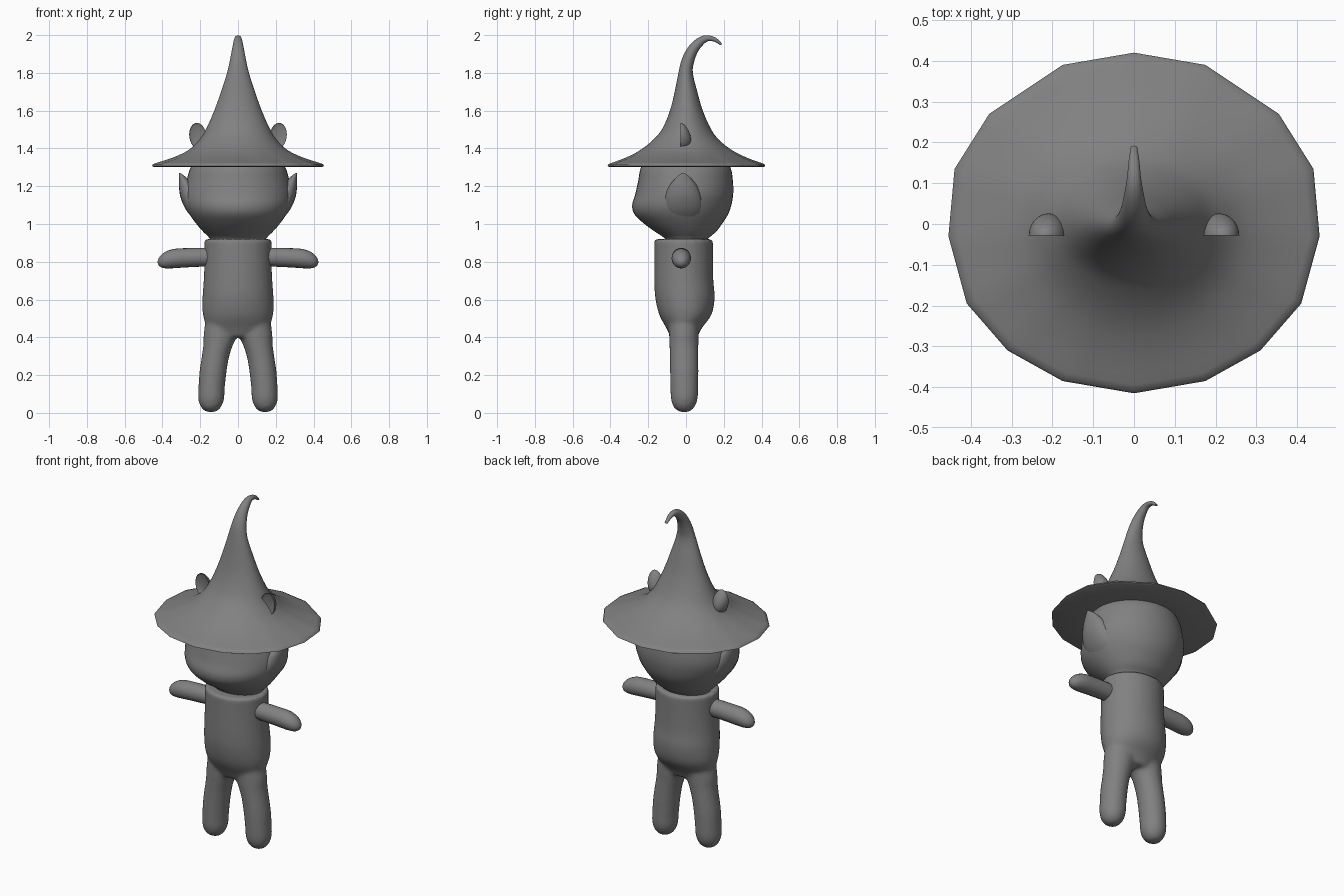
import bpy, bmesh, math
from mathutils import Vector

if "Cube" in bpy.data.objects:
    bpy.data.objects.remove(bpy.data.objects["Cube"])

grey = bpy.data.materials.new("plain grey")
grey.diffuse_color = (0.22, 0.22, 0.22, 1)
grey.use_nodes = True
grey.node_tree.nodes["Principled BSDF"].inputs["Base Color"].default_value = grey.diffuse_color


def ellipse(c, u, v, n=32):
    """Ring of n points around c, spanned by half-axes u and v."""
    c, u, v = Vector(c), Vector(u), Vector(v)
    return [c + u * math.cos(a) + v * math.sin(a)
            for a in (2 * math.pi * i / n for i in range(n))]


def loft(name, rings, angle=50):
    """Skin a list of equal-length rings, capping both ends."""
    bm = bmesh.new()
    loops = [[bm.verts.new(p) for p in r] for r in rings]
    n = len(loops[0])
    for a, b in zip(loops, loops[1:]):
        for i in range(n):
            j = (i + 1) % n
            bm.faces.new((a[i], a[j], b[j], b[i]))
    bm.faces.new(loops[0][::-1])
    bm.faces.new(loops[-1])
    bmesh.ops.recalc_face_normals(bm, faces=bm.faces)
    return finish(name, bm, angle)


def finish(name, bm, angle=50):
    me = bpy.data.meshes.new(name)
    bm.to_mesh(me)
    bm.free()
    ob = bpy.data.objects.new(name, me)
    bpy.context.collection.objects.link(ob)
    me.materials.append(grey)
    bpy.ops.object.select_all(action='DESELECT')
    ob.select_set(True)
    bpy.context.view_layer.objects.active = ob
    bpy.ops.object.shade_smooth_by_angle(angle=math.radians(angle))
    return ob


def spline(keys, steps=4):
    """Catmull-Rom resampling of tuples of numbers."""
    k = [keys[0]] + keys + [keys[-1]]
    out = []
    for p0, p1, p2, p3 in zip(k, k[1:], k[2:], k[3:]):
        for s in range(steps):
            t = s / steps
            out.append(tuple(
                0.5 * (2 * b + (c - a) * t + (2 * a - 5 * b + 4 * c - d) * t * t
                       + (3 * b - a - 3 * c + d) * t ** 3)
                for a, b, c, d in zip(p0, p1, p2, p3)))
    return out + [keys[-1]]


def standing(keys, n=32, steps=4):
    """Upright rings from (z, x centre, x radius, front y, back y)."""
    return [ellipse((cx, (f + b) / 2, z), (rx, 0, 0), (0, (b - f) / 2, 0), n)
            for z, cx, rx, f, b in spline(keys, steps)]


# Hat: sixteen-sided brim blending into a smooth, bent cone
half = [(0, .42), (.175, .39), (.355, .27), (.44, .135), (.455, -.03),
        (.41, -.195), (.31, -.31), (.175, -.385), (0, -.415)]
corners = [Vector(p) for p in half + [(-x, y) for x, y in half[-2:0:-1]]]
edge = []
for i, p in enumerate(corners):
    q = corners[(i + 1) % 16]
    edge += [p.lerp(q, s / 4) for s in range(4)]
edge = [Vector((p.x / .455, p.y / .42)) for p in edge]


def hat_ring(rx, ry, cy, z, tilt, poly):
    t = math.radians(tilt)
    pts = []
    for e in edge:
        e = e.normalized().lerp(e, poly)
        pts.append((e.x * rx, cy + e.y * ry * math.cos(t), z - e.y * ry * math.sin(t)))
    return pts


brim = [(.2, .19, 0, 1.312, 0, 0), (.445, .41, 0, 1.302, 0, 1), (.455, .42, 0, 1.307, 0, 1),
        (.45, .415, 0, 1.317, 0, 1)]
crown = [(.45, .415, 0, 1.318, 0, 1), (.35, .325, 0, 1.35, 0, .7), (.265, .245, 0, 1.39, 0, .3),
         (.205, .175, 0, 1.445, 0, 0), (.168, .128, .003, 1.505, 0, 0),
         (.126, .087, .002, 1.6, 0, 0), (.09, .06, 0, 1.7, 0, 0), (.058, .038, -.002, 1.8, 0, 0),
         (.042, .033, .012, 1.87, 18, 0), (.031, .028, .04, 1.928, 35, 0),
         (.023, .023, .078, 1.967, 60, 0), (.017, .016, .115, 1.983, 90, 0),
         (.013, .011, .155, 1.975, 120, 0), (.008, .006, .187, 1.95, 145, 0)]
loft("hat", [hat_ring(*r) for r in brim + spline(crown)[1:]])

# Head: round at the back, fuller muzzle low on the front
loft("head", standing([
    (.905, 0, .14, -.10, .10), (.93, 0, .155, -.12, .125), (.96, 0, .185, -.165, .16),
    (1.0, 0, .22, -.22, .19), (1.05, 0, .255, -.272, .222), (1.1, 0, .277, -.285, .24),
    (1.16, 0, .285, -.268, .25), (1.23, 0, .272, -.253, .248), (1.3, 0, .25, -.238, .235),
    (1.36, 0, .2, -.19, .19), (1.41, 0, .12, -.11, .11)], 40))

# Torso and legs fused into one soft body
body = loft("body", standing([
    (.40, 0, .10, -.08, .06), (.45, 0, .16, -.105, .085), (.52, 0, .186, -.142, .135),
    (.61, 0, .188, -.163, .152), (.70, 0, .182, -.168, .145), (.80, 0, .178, -.168, .143),
    (.92, 0, .178, -.168, .143)], 32))
legs = []
for s in (-1, 1):
    legs.append(loft("leg", standing([
        (.003, s * .143, .012, -.02, .0), (.012, s * .143, .035, -.045, .027),
        (.035, s * .143, .056, -.068, .048), (.075, s * .142, .069, -.08, .062),
        (.13, s * .14, .07, -.083, .065), (.22, s * .132, .072, -.085, .066),
        (.30, s * .119, .073, -.086, .066), (.36, s * .105, .079, -.088, .066),
        (.42, s * .092, .09, -.09, .068), (.5, s * .085, .085, -.09, .068)], 24)))
bpy.ops.object.select_all(action='DESELECT')
for ob in legs + [body]:
    ob.select_set(True)
bpy.context.view_layer.objects.active = body
bpy.ops.object.join()
m = body.modifiers.new("fuse", 'REMESH')
m.mode, m.voxel_size, m.use_smooth_shade = 'VOXEL', .011, True
m = body.modifiers.new("soften", 'SMOOTH')
m.factor, m.iterations = .5, 6

for s, side in ((-1, "left"), (1, "right")):
    # Arm: stubby rounded tube drooping at the hand
    arm = spline([(.12, .825, .048), (.2, .824, .05), (.28, .821, .051), (.34, .817, .051),
                  (.38, .81, .045), (.405, .804, .034), (.42, .80, .018), (.425, .799, .004)], 3)
    loft(side + "_arm", [ellipse((s * x, -.025, z), (0, r, 0), (0, 0, r), 20)
                         for x, z, r in arm])
    # Cheek tuft: flattened point rising from the side of the head
    tuft = spline([(.98, .16, .03, .06), (1.06, .215, .05, .10), (1.13, .245, .056, .10),
                   (1.19, .265, .047, .08), (1.23, .284, .028, .052),
                   (1.255, .298, .014, .028), (1.27, .309, .003, .006)])
    loft(side + "_cheek_tuft", [ellipse((s * x, -.015, z), (rx, 0, 0), (0, ry, 0), 20)
                                for z, x, rx, ry in tuft])
    # Ear: half dome with a dished front
    bm = bmesh.new()
    bmesh.ops.create_uvsphere(bm, u_segments=24, v_segments=16, radius=1)
    for v in bm.verts:
        x, y, z = v.co
        if y < 0:
            y *= -.3
        v.co = (s * (.212 + .046 * x + .006 * z), -.028 + .052 * y * (1 - .3 * z),
                1.465 + .07 * z)
    bmesh.ops.recalc_face_normals(bm, faces=bm.faces)
    finish(side + "_ear", bm)
